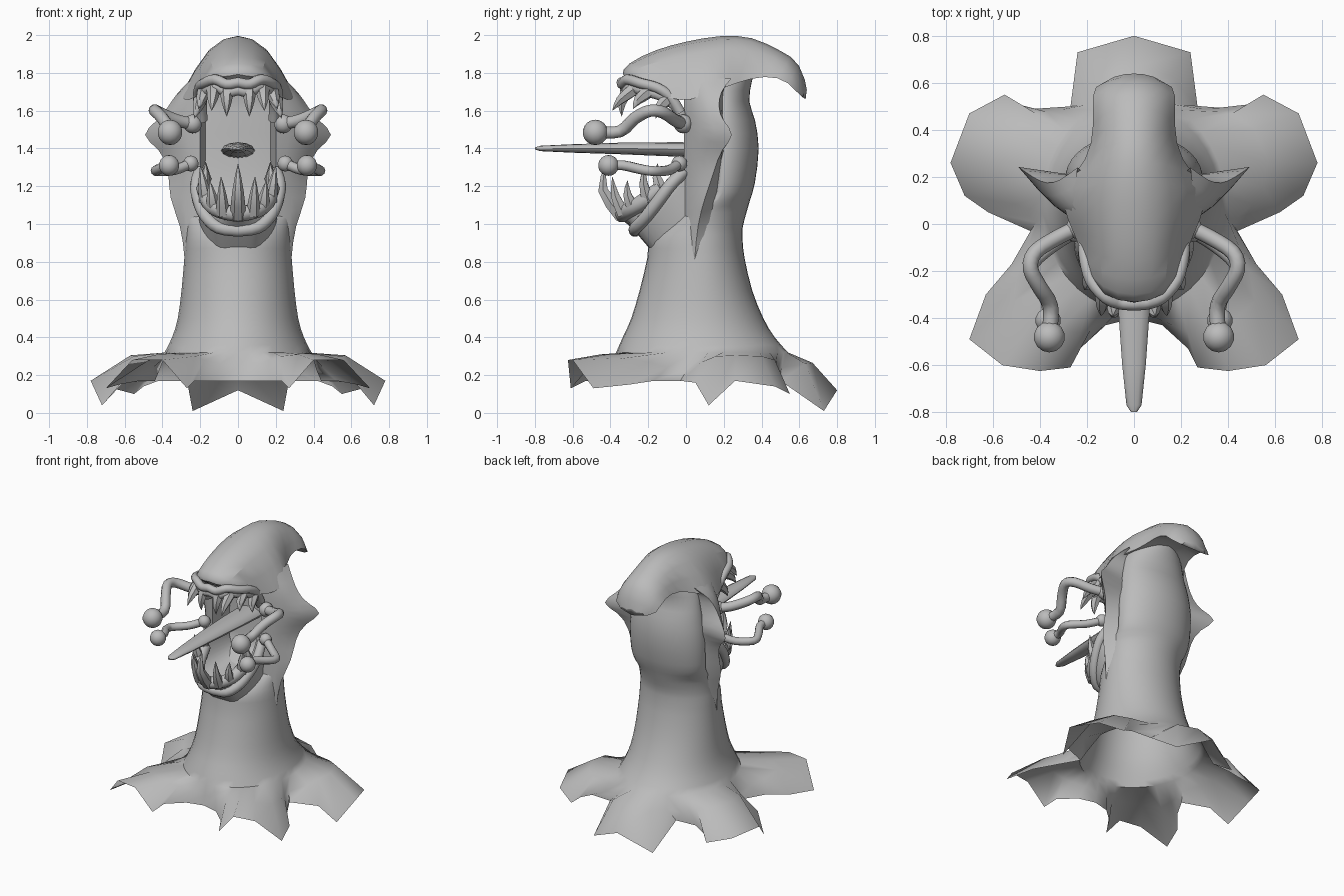
import bpy
import bmesh
import math
from mathutils import Vector

cube = bpy.data.objects.get("Cube")
if cube:
    bpy.data.objects.remove(cube, do_unlink=True)

grey = bpy.data.materials.new("plain_grey")
grey.use_nodes = True
grey.diffuse_color = (0.5, 0.5, 0.5, 1)
grey.node_tree.nodes["Principled BSDF"].inputs["Base Color"].default_value = grey.diffuse_color


def finish(name, bm, subdivide=0):
    """Turn a bmesh into a smooth shaded object."""
    bmesh.ops.recalc_face_normals(bm, faces=bm.faces)
    mesh = bpy.data.meshes.new(name)
    bm.to_mesh(mesh)
    bm.free()
    mesh.materials.append(grey)
    obj = bpy.data.objects.new(name, mesh)
    bpy.context.collection.objects.link(obj)
    bpy.ops.object.select_all(action='DESELECT')
    obj.select_set(True)
    bpy.context.view_layer.objects.active = obj
    bpy.ops.object.shade_smooth_by_angle(angle=math.radians(55))
    if subdivide:
        modifier = obj.modifiers.new("smooth_form", 'SUBSURF')
        modifier.levels = modifier.render_levels = subdivide
    return obj


def sheet(name, rows, closed=False, caps=(False, False), creases=(), subdivide=0):
    """Skin rows of points into a grid; closed rows form a tube."""
    bm = bmesh.new()
    crease = bm.edges.layers.float.new("crease_edge")
    grid = [[bm.verts.new(p) for p in row] for row in rows]
    count = len(grid[0])
    for low, high in zip(grid, grid[1:]):
        for i in range(count if closed else count - 1):
            j = (i + 1) % count
            bm.faces.new((low[i], low[j], high[j], high[i]))
        for i in creases:
            bm.edges.get((low[i], high[i]))[crease] = 1
    for row, wanted in zip((grid[0], grid[-1]), caps):
        if wanted:
            bm.faces.new(row)
    return finish(name, bm, subdivide)


def tube(name, points, radii, up=(0, 0, 1), flat=1.0, sides=10):
    """Sweep a round or flattened section along a path."""
    pts = [Vector(p) for p in points]
    rows = []
    for i, p in enumerate(pts):
        along = (pts[min(i + 1, len(pts) - 1)] - pts[max(i - 1, 0)]).normalized()
        side = along.cross(Vector(up)).normalized()
        rise = side.cross(along)
        turns = [math.tau * k / sides for k in range(sides)]
        rows.append([p + radii[i] * (side * math.cos(a) + rise * flat * math.sin(a)) for a in turns])
    return sheet(name, rows, closed=True, caps=(True, True))


def ball(name, centre, radius):
    bm = bmesh.new()
    bmesh.ops.create_uvsphere(bm, u_segments=14, v_segments=9, radius=radius)
    bmesh.ops.translate(bm, verts=bm.verts, vec=centre)
    return finish(name, bm)


def flip(p, s=-1):
    return (p[0] * s, p[1], p[2])


def both_sides(half):
    """Extend a row that starts on the centre line across to the right."""
    return [flip(p) for p in reversed(half[1:])] + list(half)


def soft(points, steps=3):
    """Refine a path with a smooth spline."""
    pts = [Vector(p) for p in points]
    pts = [pts[0] * 2 - pts[1]] + pts + [pts[-1] * 2 - pts[-2]]
    out = []
    for a, b, c, d in zip(pts, pts[1:], pts[2:], pts[3:]):
        for k in range(steps):
            t = k / steps
            out.append(0.5 * (2 * b + (c - a) * t + (2 * a - 5 * b + 4 * c - d) * t * t
                              + (3 * b - a - 3 * c + d) * t ** 3))
    return out + [pts[-2]]


def egg(angle, z, width, front, back):
    """Neck section point, angle measured from the front."""
    mid = max(.08, front + .06)
    c = math.cos(angle)
    return (width * math.sin(angle), mid - c * (mid - front if c > 0 else back - mid), z)


# Ragged skirt: each entry is the rim point and the height of the fold above it
rim = [(0, -.4, .17, .24), (.12, -.43, .17, .26), (.23, -.53, .17, .28), (.27, -.61, .13, .3),
       (.4, -.625, .28, .31), (.56, -.6, .28, .31), (.7, -.49, .13, .29), (.63, -.3, .15, .27),
       (.52, -.17, .17, .24), (.44, -.03, .17, .23), (.62, .05, .16, .27), (.72, .12, .04, .3),
       (.78, .26, .17, .305), (.7, .47, .14, .3), (.55, .55, .1, .28), (.5, .51, .14, .25),
       (.42, .49, .17, .23), (.27, .5, .17, .24), (.24, .73, .01, .26), (0, .8, .12, .265)]
# Neck rings: height, half width, front and back; the upper front is the throat wall
neck = [(.32, .39, -.37, .54), (.4, .35, -.335, .47), (.5, .32, -.29, .41), (.65, .3, -.245, .35),
        (.82, .285, -.205, .31), (.91, .28, -.195, .3), (.98, .275, -.14, .3), (1.06, .28, -.02, .32),
        (1.13, .28, .1, .34), (1.22, .29, .13, .365), (1.4, .29, .14, .385), (1.55, .27, .14, .365),
        (1.65, .25, .14, .335), (1.76, .22, .12, .35), (1.86, .15, .12, .38)]
outer, fold = [], []
for i, (x, y, z, height) in enumerate(rim):
    root = egg(math.pi * i / (len(rim) - 1), *neck[0])
    fold.append(((root[0] + x) / 2, (root[1] + y) / 2, height))
    outer.append((x, y, z))
skirt_rows = [row + [flip(p) for p in reversed(row[1:-1])] for row in (outer, fold)]
around = len(skirt_rows[0])
neck_rows = [[egg(math.tau * k / around, *ring) for k in range(around)] for ring in soft(neck, 2)]
sheet("neck_and_skirt", skirt_rows + neck_rows, closed=True, caps=(False, True))

# Hood: crest point, shoulder point, edge point and underside point per section
hood = [((-.36, 1.78), (.14, -.33, 1.78), (.2, -.24, 1.72), (-.31, 1.74)),
        ((-.335, 1.85), (.14, -.3, 1.84), (.215, -.17, 1.71), (-.15, 1.76)),
        ((-.17, 1.94), (.16, -.13, 1.9), (.235, -.08, 1.66), (-.05, 1.78)),
        ((0, 1.985), (.17, 0, 1.93), (.285, .02, 1.65), (.05, 1.78)),
        ((.18, 2.02), (.16, .17, 1.96), (.32, .15, 1.7), (.15, 1.78)),
        ((.36, 2.02), (.13, .34, 1.95), (.19, .27, 1.75), (.3, 1.82)),
        ((.51, 1.93), (.13, .49, 1.88), (.17, .42, 1.79), (.42, 1.84)),
        ((.62, 1.88), (.14, .58, 1.83), (.18, .55, 1.76), (.54, 1.8)),
        ((.665, 1.67), (.1, .64, 1.65), (.16, .62, 1.64), (.64, 1.65))]
rows = []
for crest, shoulder, edge, under in hood:
    rows.append([(0, *crest), shoulder, edge, (0, *under), flip(edge), flip(shoulder)])
sheet("hood", rows, closed=True, caps=(True, True), creases=(2, 4), subdivide=1)

# Cheek flanges: height, mid point and outer edge point, flaring to a side horn
cheek = [(1.77, .26, .08, .24, .24), (1.7, .31, .07, .32, .18), (1.62, .335, .06, .37, .17),
         (1.55, .34, .06, .42, .19), (1.47, .34, .06, .53, .27), (1.4, .32, .05, .41, .185),
         (1.28, .3, .05, .36, .15), (1.14, .29, .04, .37, .1), (1.0, .285, .03, .3, .06),
         (.8, .27, .02, .28, .045), (.6, .25, .02, .27, .03)]
for side, s in (("left", 1), ("right", -1)):
    rows = [[flip(p, s) for p in ((.17, .17, z), (.2, -.01, z), (mx, my, z), (ex, ey, z), (.2, .2, z))]
            for z, mx, my, ex, ey in cheek]
    sheet(side + "_cheek", rows, creases=(1, 3), subdivide=1)

# Lower jaw bowl, lip and gum
lip = soft([(0, -.27, .965), (.1, -.265, .98), (.17, -.21, 1.04), (.21, -.14, 1.13),
            (.22, -.08, 1.21), (.2, -.01, 1.28)])
gum = soft([(0, -.34, 1.05), (.09, -.31, 1.07), (.15, -.24, 1.11), (.18, -.13, 1.19)])
jaw_rows = [[(p.x * .9, max(p.y + .12, -.16), p.z * .6 + .24) for p in lip],
            [(p.x, p.y + .03, p.z - .04) for p in lip],
            lip,
            [(p.x * .85, p.y - .06 * (1 - p.x / .22), p.z + .05) for p in lip],
            [(p.x * .7, .12, p.z * .5 + .6) for p in lip]]
sheet("lower_jaw", [both_sides(row) for row in jaw_rows])
for name, path, radius in (("lower_lip", lip, .034), ("lower_gum", gum, .042)):
    path = both_sides(path)
    tube(name, path, [radius] * len(path))

# Upper lip and gum
upper = soft([(0, -.34, 1.75), (.06, -.335, 1.74), (.12, -.31, 1.765), (.18, -.24, 1.745),
              (.205, -.15, 1.72), (.21, -.08, 1.67), (.205, -.03, 1.59)])
path = both_sides(upper)
tube("upper_lip", path, [.028] * len(path))
path = both_sides([(p.x * .93, p.y + .02, p.z - .04) for p in upper])
tube("upper_gum", path, [.03] * len(path))


def tooth(name, base, tip, radius, bow):
    """Curved fang bulging forward by bow."""
    a, b = Vector(base), Vector(tip)
    mid = a.lerp(b, .5) + Vector((0, -bow, 0))
    tube(name, soft([a, mid, b], 2), [radius, radius * .9, radius * .7, radius * .4, .001],
         up=(0, 1, 0), sides=6)


# Fangs
tooth("lower_front_fang", (0, -.34, 1.04), (0, -.42, 1.32), .042, .06)
fangs = [("upper", (.06, -.31, 1.71), (.06, -.34, 1.57)), ("upper", (.13, -.28, 1.71), (.14, -.39, 1.6)),
         ("upper", (.18, -.2, 1.7), (.21, -.28, 1.61)), ("upper", (.2, -.1, 1.66), (.23, -.16, 1.56)),
         ("lower", (.08, -.33, 1.05), (.09, -.39, 1.25)), ("lower", (.13, -.28, 1.08), (.15, -.31, 1.23)),
         ("lower", (.17, -.2, 1.12), (.2, -.22, 1.31)), ("lower", (.18, -.13, 1.18), (.17, -.15, 1.32))]
for n, (jaw, base, tip) in enumerate(fangs):
    for side, s in (("left", 1), ("right", -1)):
        tooth(f"{side}_{jaw}_fang_{n}", flip(base, s), flip(tip, s), .036, .015)

# Tongue
tube("tongue", [(0, .16, 1.39), (0, -.05, 1.395), (0, -.35, 1.4), (0, -.6, 1.4), (0, -.77, 1.4), (0, -.8, 1.4)],
     [.09, .085, .068, .05, .032, .012], flat=.45, sides=12)

# Feelers: knob at the root, winding stalk and ball at the end
feelers = [("upper", .033, .05, .067,
            [(.24, -.015, 1.53), (.33, -.06, 1.55), (.42, -.12, 1.59), (.44, -.19, 1.6),
             (.4, -.27, 1.56), (.355, -.35, 1.49), (.36, -.48, 1.485)]),
           ("lower", .027, .042, .055,
            [(.25, -.035, 1.32), (.34, -.09, 1.285), (.43, -.17, 1.28), (.42, -.24, 1.29),
             (.37, -.33, 1.31), (.365, -.41, 1.31)])]
for level, stalk, knob, end, path in feelers:
    for side, s in (("left", 1), ("right", -1)):
        label = f"{side}_{level}_feeler"
        curve = soft([flip(p, s) for p in path])
        tube(label + "_stalk", curve, [stalk] * len(curve))
        ball(label + "_knob", curve[0], knob)
        ball(label + "_ball", curve[-1], end)
